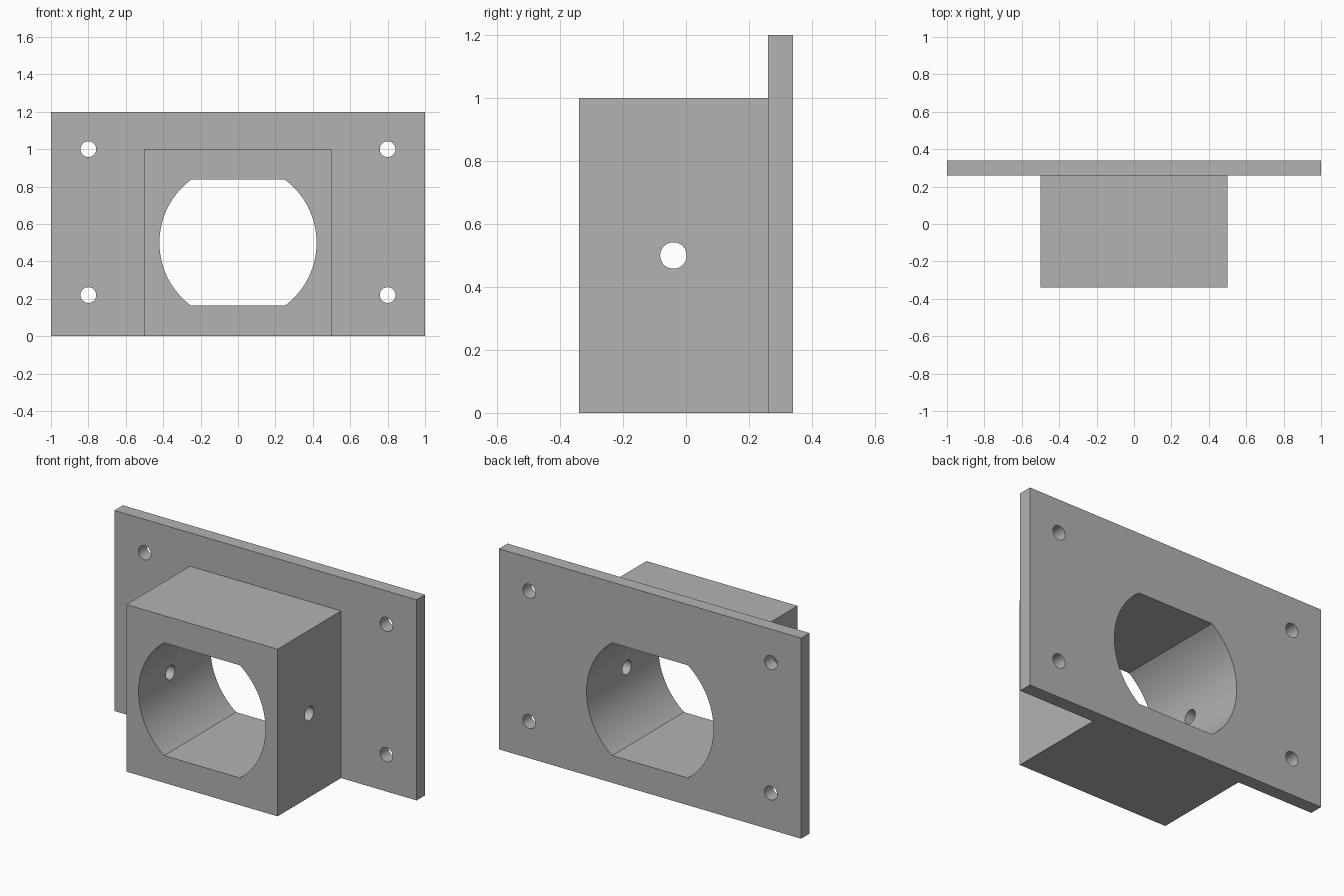
import bpy
import bmesh
import math

default = bpy.data.objects.get("Cube")
if default:
    bpy.data.objects.remove(default, do_unlink=True)

# Main dimensions
FRONT, JOINT, BACK = -0.34, 0.26, 0.34
BORE_Z, BORE_R, BORE_FLAT = 0.5, 0.42, 0.337
HOLE_R = 0.042

grey = bpy.data.materials.new("plain grey")
grey.use_nodes = True
grey.diffuse_color = (0.45, 0.45, 0.45, 1)
grey.node_tree.nodes["Principled BSDF"].inputs["Base Color"].default_value = (0.45, 0.45, 0.45, 1)


def prism(name, outline, start, end, axis="y"):
    """Extrude an outline of (across, z) points along the x or y axis."""
    def place(u, z, d):
        return (u, d, z) if axis == "y" else (d, u, z)
    bm = bmesh.new()
    face = bm.faces.new([bm.verts.new(place(u, z, start)) for u, z in outline])
    moved = bmesh.ops.extrude_face_region(bm, geom=[face])["geom"]
    for v in moved:
        if isinstance(v, bmesh.types.BMVert):
            v.co["xyz".index(axis)] = end
    bmesh.ops.recalc_face_normals(bm, faces=bm.faces)
    mesh = bpy.data.meshes.new(name)
    bm.to_mesh(mesh)
    bm.free()
    mesh.materials.append(grey)
    obj = bpy.data.objects.new(name, mesh)
    bpy.context.collection.objects.link(obj)
    return obj


def rectangle(half_width, height):
    return [(-half_width, 0), (half_width, 0), (half_width, height), (-half_width, height)]


def circle(u, z, radius, count=48):
    angles = [math.tau * i / count for i in range(count)]
    return [(u + radius * math.cos(a), z + radius * math.sin(a)) for a in angles]


def flatted_circle(count=48):
    """Round bore with level flats at the top and bottom."""
    limit = math.asin(BORE_FLAT / BORE_R)
    arc = [limit * (2 * i / count - 1) for i in range(count + 1)]
    angles = arc + [a + math.pi for a in arc]
    return [(BORE_R * math.cos(a), BORE_Z + BORE_R * math.sin(a)) for a in angles]


def combine(target, tool, operation):
    """Apply a boolean and discard the tool."""
    tool.hide_render = True
    mod = target.modifiers.new(operation.lower(), "BOOLEAN")
    mod.operation = operation
    mod.solver = "EXACT"
    mod.object = tool
    bpy.context.view_layer.objects.active = target
    bpy.ops.object.modifier_apply(modifier=mod.name)
    bpy.data.objects.remove(tool, do_unlink=True)


# Mounting plate fused to the housing block
bracket = prism("flanged_housing", rectangle(1, 1.2), JOINT, BACK)
combine(bracket, prism("block", rectangle(0.5, 1), FRONT, JOINT + 0.04), "UNION")

# Flat-sided bore through block and plate
combine(bracket, prism("bore_cutter", flatted_circle(), -1, 1), "DIFFERENCE")

# Cross hole through both side walls
combine(bracket, prism("cross_hole_cutter", circle(-0.04, BORE_Z, HOLE_R), -0.7, 0.7, "x"), "DIFFERENCE")

# Four corner bolt holes
for x in (-0.8, 0.8):
    for z in (0.22, 1.0):
        combine(bracket, prism("bolt_hole_cutter", circle(x, z, HOLE_R), 0.1, 0.6), "DIFFERENCE")

# Smooth bores with crisp edges
bpy.ops.object.select_all(action="DESELECT")
bracket.select_set(True)
bpy.context.view_layer.objects.active = bracket
bpy.ops.object.shade_smooth_by_angle(angle=math.radians(30))
